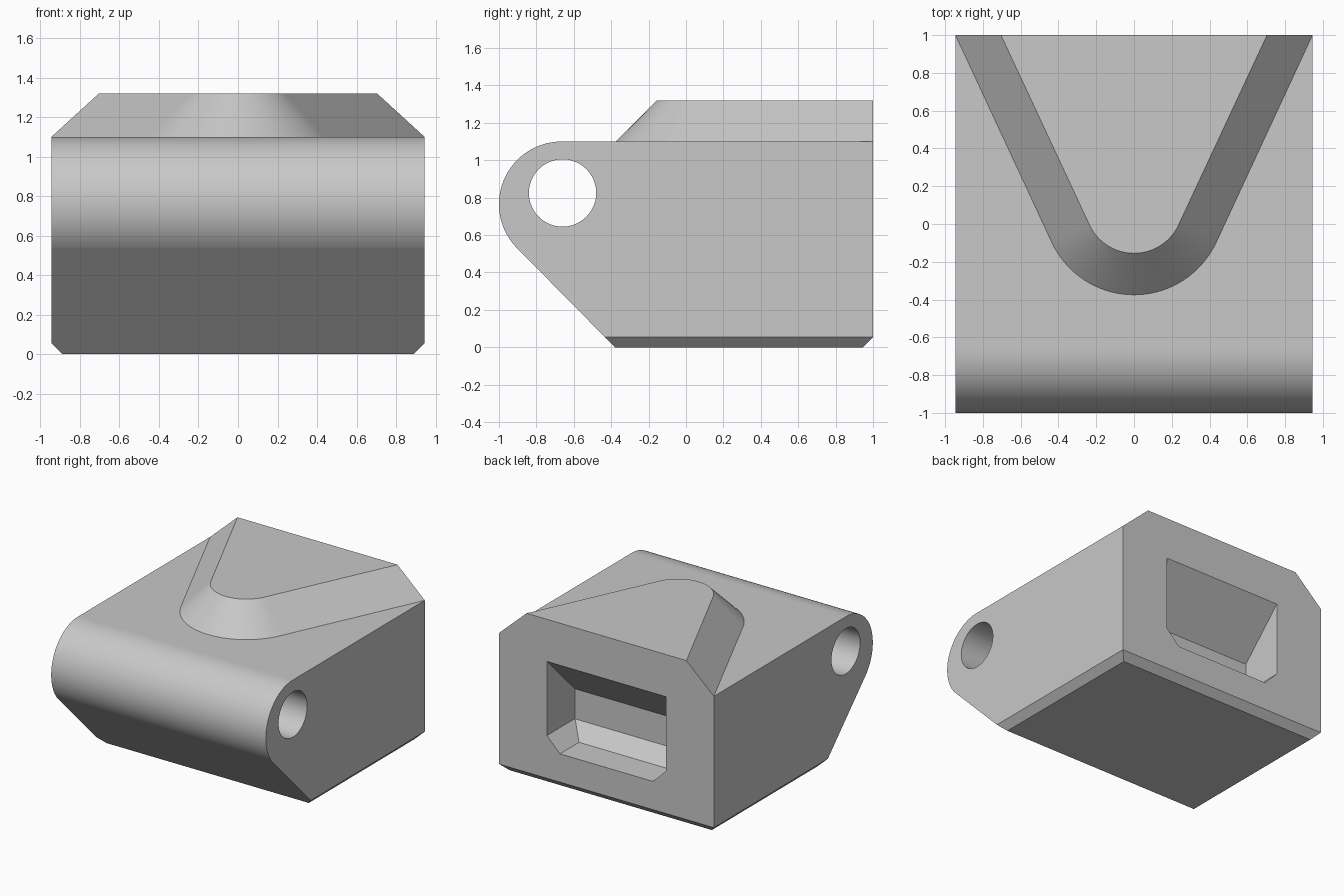
import bpy, bmesh, math
from mathutils import Vector

if "Cube" in bpy.data.objects:
    bpy.data.objects.remove(bpy.data.objects["Cube"])

HALF_W = 0.945      # half width of the block
TOP = 1.10          # deck height
PEAK = 1.32         # height of the raised wedge

grey = bpy.data.materials.new("plain grey")
grey.use_nodes = True
grey.diffuse_color = (0.58, 0.58, 0.58, 1)
grey.node_tree.nodes["Principled BSDF"].inputs["Base Color"].default_value = (0.58, 0.58, 0.58, 1)


def arc(cx, cy, r, start, end, n):
    angles = [math.radians(start + (end - start) * i / n) for i in range(n + 1)]
    return [(cx + r * math.cos(a), cy + r * math.sin(a)) for a in angles]


def loft(name, lower, upper, edit=None):
    """Solid between two matching outlines of 3D points."""
    bm = bmesh.new()
    a = [bm.verts.new(p) for p in lower]
    b = [bm.verts.new(p) for p in upper]
    bm.faces.new(a[::-1])
    bm.faces.new(b)
    for i in range(len(a)):
        j = (i + 1) % len(a)
        bm.faces.new((a[i], a[j], b[j], b[i]))
    bmesh.ops.recalc_face_normals(bm, faces=bm.faces[:])
    if edit:
        edit(bm)
    mesh = bpy.data.meshes.new(name)
    bm.to_mesh(mesh)
    bm.free()
    mesh.materials.append(grey)
    obj = bpy.data.objects.new(name, mesh)
    bpy.context.collection.objects.link(obj)
    return obj


def side_prism(name, profile, half, edit=None):
    """Extrude a (y, z) profile across the width."""
    return loft(name, [(-half, y, z) for y, z in profile],
                [(half, y, z) for y, z in profile], edit)


def combine(target, tool, operation):
    mod = target.modifiers.new(operation, "BOOLEAN")
    mod.operation, mod.object, mod.solver = operation, tool, "EXACT"
    bpy.context.view_layer.objects.active = target
    bpy.ops.object.modifier_apply(modifier=mod.name)
    bpy.data.objects.remove(tool)


def chamfer_base(bm):
    """Chamfer the bottom edges along both sides and the back."""
    edges = [e for e in bm.edges if all(v.co.z < 0.001 for v in e.verts)
             and any(v.co.y > 0.9 for v in e.verts)]
    bmesh.ops.bevel(bm, geom=edges, offset=0.055, segments=1, affect="EDGES")


# Main block with rounded nose and undercut front
profile = [(1, 0), (1, TOP)] + arc(-0.665, 0.765, 0.335, 90, 222, 36) + [(-0.38, 0)]
body = side_prism("hinge_block", profile, HALF_W, chamfer_base)


# Raised wedge with a rounded tip and sloping sides
def wedge_outline(radius, z):
    flare = math.radians(25)
    tip = arc(0, 0.105, radius, 205, 335, 36)
    x, y = tip[-1]
    back = min(HALF_W, x + (1 - y) * math.tan(flare))
    return [(px, py, z) for px, py in [(-back, 1)] + tip + [(back, 1)]]


wedge = loft("raised_wedge", wedge_outline(0.48, TOP), wedge_outline(0.26, PEAK))
combine(body, wedge, "UNION")

# Pin hole through the nose
pin = side_prism("pin_hole", arc(-0.66, 0.825, 0.18, 0, 352.5, 47), 1.2)
combine(body, pin, "DIFFERENCE")

# Back pocket: sloped ceiling, chamfered lower edges
pocket = side_prism("back_pocket", [(1.1, 0.28), (0.76, 0.28), (0.647, 0.393),
                                    (0.647, 0.632), (1.1, 1.085)], 0.525)
opening = [(-0.41, 0.28), (0.41, 0.28), (0.525, 0.395), (0.525, 1.2),
           (-0.525, 1.2), (-0.525, 0.395)]
frame = loft("pocket_frame", [(x, 0.5, z) for x, z in opening],
             [(x, 1.2, z) for x, z in opening])
combine(pocket, frame, "INTERSECT")
combine(body, pocket, "DIFFERENCE")

# Smooth the curved strips, keep the large planes flat
bpy.ops.object.select_all(action="DESELECT")
body.select_set(True)
bpy.context.view_layer.objects.active = body
bpy.ops.object.shade_smooth_by_angle(angle=math.radians(20))
for face in body.data.polygons:
    if face.area > 0.06:
        face.use_smooth = False
